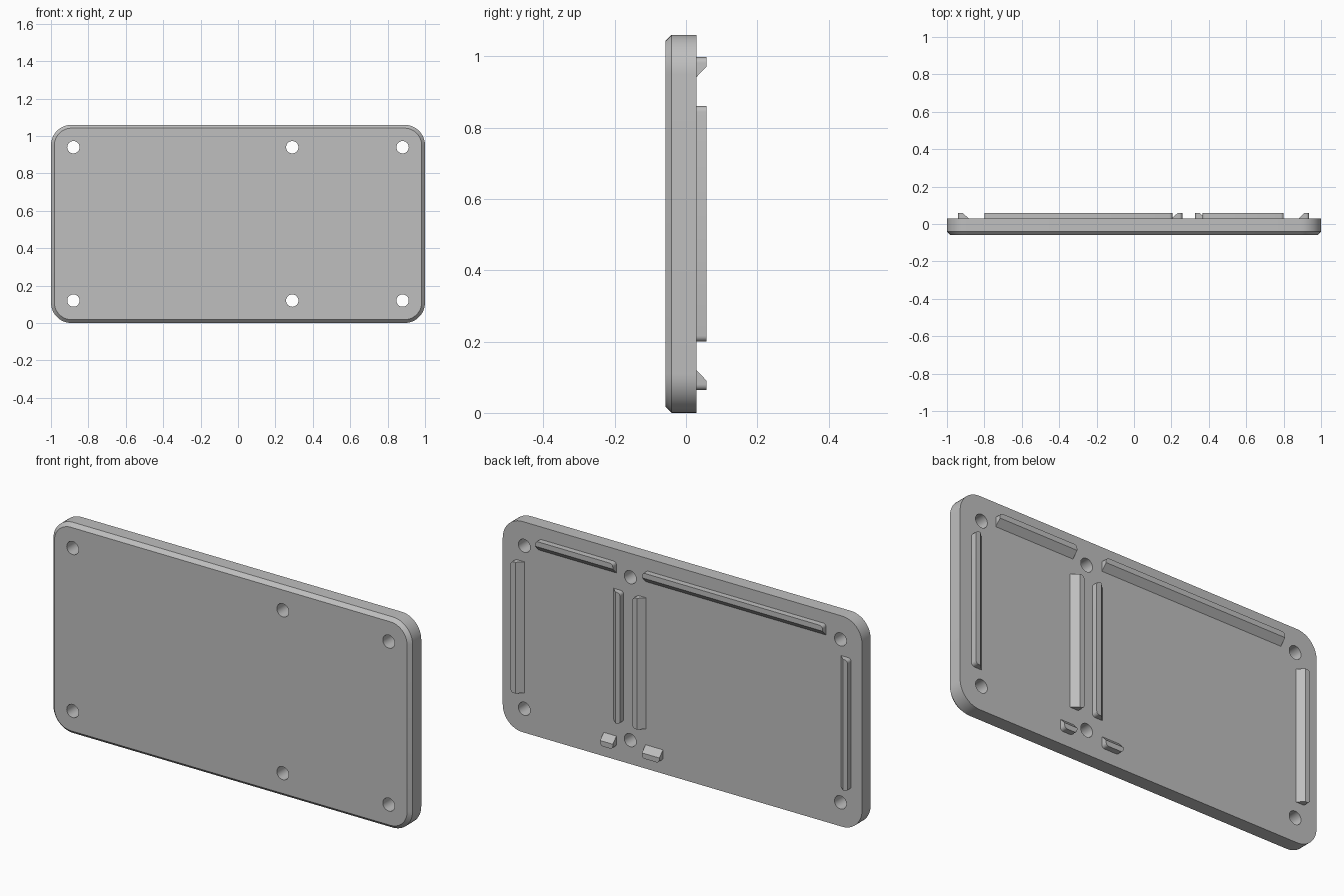
import bpy, bmesh, math
from mathutils import Matrix, Vector

cube = bpy.data.objects.get("Cube")
if cube:
    bpy.data.objects.remove(cube, do_unlink=True)

grey = bpy.data.materials.new("plain_grey")
grey.use_nodes = True
colour = (0.52, 0.52, 0.52, 1)
grey.diffuse_color = colour
grey.node_tree.nodes["Principled BSDF"].inputs["Base Color"].default_value = colour

HEIGHT = 1.06
FRONT, BACK, RIB_TOP = -0.058, 0.029, 0.058


def finish(name, bm):
    """Turn a bmesh into a shaded grey object."""
    bmesh.ops.recalc_face_normals(bm, faces=bm.faces[:])
    mesh = bpy.data.meshes.new(name)
    bm.to_mesh(mesh)
    bm.free()
    mesh.materials.append(grey)
    obj = bpy.data.objects.new(name, mesh)
    bpy.context.collection.objects.link(obj)
    return obj


def smooth(obj):
    bpy.ops.object.select_all(action="DESELECT")
    obj.select_set(True)
    bpy.context.view_layer.objects.active = obj
    bpy.ops.object.shade_smooth_by_angle(angle=math.radians(30))


def rounded_loop(bm, y, inset, radius=0.11, steps=12):
    """Ring of vertices along a rounded rectangle in the xz plane."""
    ring = []
    for quarter in range(4):
        mid = math.pi / 4 + quarter * math.pi / 2
        cx = math.copysign(1 - radius, math.cos(mid))
        cz = HEIGHT / 2 + math.copysign(HEIGHT / 2 - radius, math.sin(mid))
        for i in range(steps + 1):
            a = (quarter + i / steps) * math.pi / 2
            r = radius - inset
            ring.append(bm.verts.new((cx + r * math.cos(a), y, cz + r * math.sin(a))))
    return ring


# Cover plate with a chamfered front rim
bm = bmesh.new()
rings = [rounded_loop(bm, FRONT, 0.018), rounded_loop(bm, FRONT + 0.018, 0),
         rounded_loop(bm, BACK, 0)]
bm.faces.new(rings[0])
bm.faces.new(rings[-1])
for a, b in zip(rings, rings[1:]):
    for i in range(len(a)):
        j = (i + 1) % len(a)
        bm.faces.new((a[i], a[j], b[j], b[i]))
plate = finish("cover_plate", bm)

# Screw holes
bm = bmesh.new()
for x in (-0.88, 0.29, 0.88):
    for z in (0.12, 0.94):
        place = Matrix.Translation((x, 0, z)) @ Matrix.Rotation(math.pi / 2, 4, "X")
        bmesh.ops.create_cone(bm, cap_ends=True, segments=32, radius1=0.033,
                              radius2=0.033, depth=0.4, matrix=place)
cutter = finish("hole_cutter", bm)
cutter.hide_render = True
cut = plate.modifiers.new("holes", "BOOLEAN")
cut.operation, cut.solver, cut.object = "DIFFERENCE", "EXACT", cutter
bpy.context.view_layer.objects.active = plate
bpy.ops.object.modifier_apply(modifier=cut.name)
bpy.data.objects.remove(cutter, do_unlink=True)
smooth(plate)


def rib(name, start, end, inward):
    """Locating rib: upright outer wall from start to end, sloping inward."""
    start, end, inward = (Vector((p[0], 0, p[1])) for p in (start, end, inward))
    profile = [(0, BACK - 0.004), (0, RIB_TOP), (0.026, RIB_TOP),
               (0.056, BACK), (0.056, BACK - 0.004)]
    bm = bmesh.new()
    a, b = ([bm.verts.new(p + inward * v + Vector((0, y, 0))) for v, y in profile]
            for p in (start, end))
    bm.faces.new(a)
    bm.faces.new(b)
    for i in range(len(a)):
        j = (i + 1) % len(a)
        bm.faces.new((a[i], a[j], b[j], b[i]))
    # Round the two outer end corners
    corners = [bm.edges.get(s[:2]) for s in (a, b)]
    bmesh.ops.bevel(bm, geom=corners, offset=0.016, segments=5, profile=0.5,
                    affect="EDGES")
    smooth(finish(name, bm))


# Ribs framing the two pockets on the back
LOW, HIGH = 0.2, 0.86
for name, x, side in (("wide_pocket_outer", -0.94, 1), ("wide_pocket_inner", 0.258, -1),
                      ("narrow_pocket_inner", 0.327, 1), ("narrow_pocket_outer", 0.936, -1)):
    rib(name + "_rib", (x, LOW), (x, HIGH), (side, 0))
for name, x0, x1 in (("wide", -0.8, 0.205), ("narrow", 0.367, 0.8)):
    rib(name + "_pocket_top_rib", (x0, 0.997), (x1, 0.997), (0, -1))
for name, x0, x1 in (("wide", 0.108, 0.205), ("narrow", 0.367, 0.438)):
    rib(name + "_pocket_bottom_rib", (x0, 0.064), (x1, 0.064), (0, 1))
